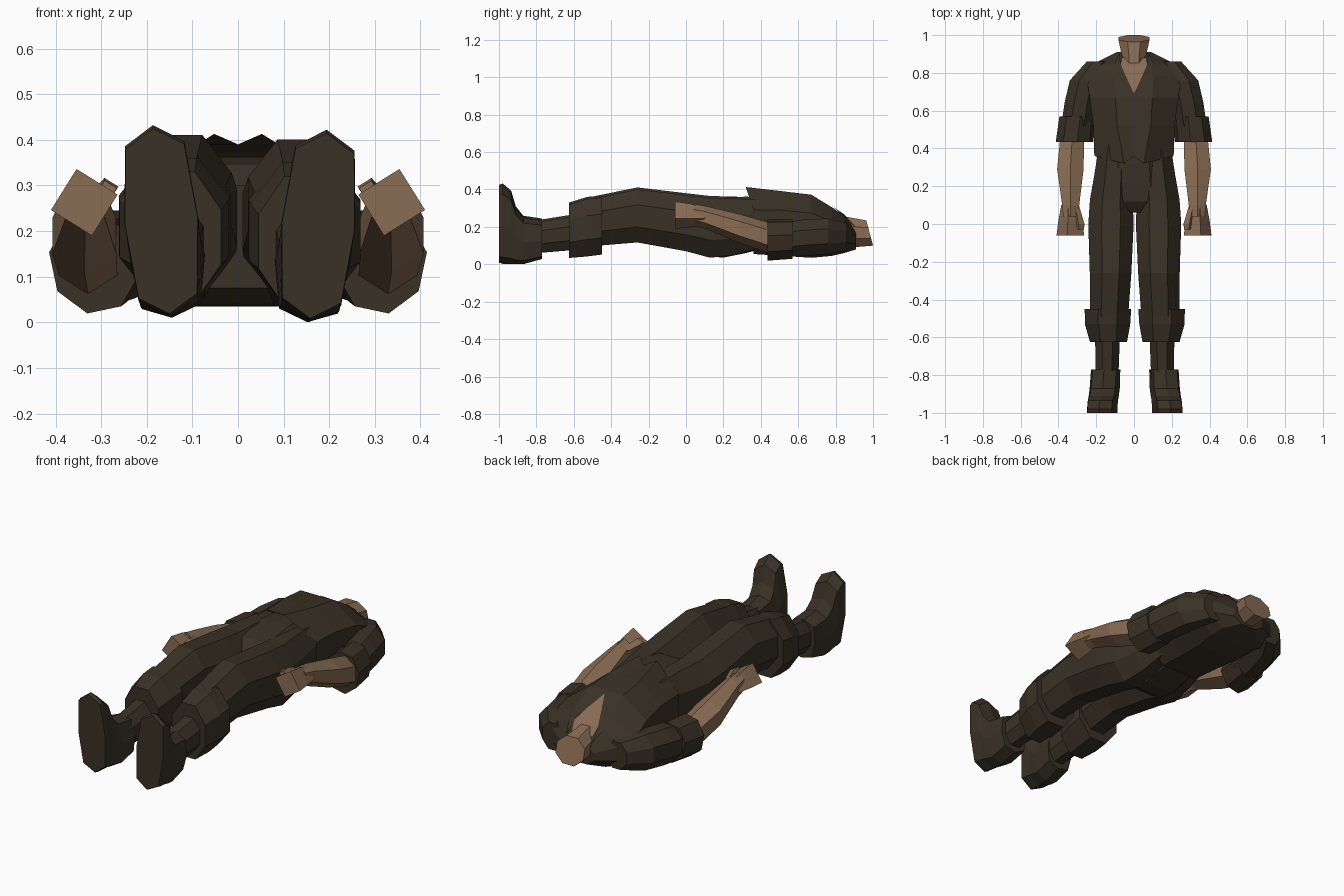
import bpy, bmesh, math

cube = bpy.data.objects.get("Cube")
if cube:
    bpy.data.objects.remove(cube)


def make_material(name, colour):
    mat = bpy.data.materials.new(name)
    mat.use_nodes = True
    mat.diffuse_color = (*colour, 1)
    mat.node_tree.nodes["Principled BSDF"].inputs["Base Color"].default_value = (*colour, 1)
    return mat


CLOTH = make_material("dark brown cloth", (0.042, 0.031, 0.019))
SKIN = make_material("tan skin", (0.25, 0.15, 0.087))


def finish(name, bm, mat, mirrored):
    mesh = bpy.data.meshes.new(name)
    bm.to_mesh(mesh)
    bm.free()
    mesh.materials.append(mat)
    obj = bpy.data.objects.new(name, mesh)
    bpy.context.collection.objects.link(obj)
    if mirrored:
        mod = obj.modifiers.new("mirror", "MIRROR")
        mod.use_mirror_merge = False
    return obj


def loft(name, sections, mat, sides=8, tilt=0, mirrored=True, shear=0,
         seam=False, open_start=False, pointed=False):
    """Flat-sided tube along y; a section is (y, centre x, half width, low z, high z)."""
    bm = bmesh.new()
    rings = []
    for index, (y, cx, half, low, high) in enumerate(sections):
        cz, tall = (low + high) / 2, (high - low) / 2
        points = []
        for i in range(sides):
            if pointed:
                angle, reach = math.tau * i / sides, 1.14 if i % 2 else 1
            else:
                angle, reach = math.tau * (i + 0.5) / sides, 1 / math.cos(math.pi / sides)
            points.append((half * reach * math.cos(angle), tall * reach * math.sin(angle)))
        if seam:
            points.insert(sides // 4, (0, tall))
        lean = shear if index == len(sections) - 1 else 0
        ring = []
        for u, v in points:
            x = u * math.cos(tilt) - v * math.sin(tilt)
            z = u * math.sin(tilt) + v * math.cos(tilt)
            ring.append(bm.verts.new((cx + x, y - lean * z / tall, cz + z)))
        rings.append(ring)
    for a, b in zip(rings, rings[1:]):
        for i in range(len(a)):
            j = (i + 1) % len(a)
            bm.faces.new((a[i], a[j], b[j], b[i]))
    bm.faces.new(rings[-1])
    cap = bm.faces.new(rings[0])
    bmesh.ops.recalc_face_normals(bm, faces=bm.faces)
    if open_start:
        bmesh.ops.delete(bm, geom=[cap], context="FACES_ONLY")
    return finish(name, bm, mat, mirrored)


# Shirt with a broad back and an open hem, pointed at the front and notched at the seam
shirt = loft("shirt", [
    (0.36, 0, 0.21, 0.055, 0.39), (0.52, 0, 0.215, 0.045, 0.39),
    (0.67, 0, 0.235, 0.035, 0.372), (0.78, 0, 0.25, 0.045, 0.305),
    (0.845, 0, 0.22, 0.06, 0.258), (0.91, 0, 0.09, 0.08, 0.18),
], CLOTH, mirrored=False, seam=True, open_start=True)
for vert in shirt.data.vertices:
    if vert.co.z < 0.09:
        vert.co.x *= 1.25
    if vert.co.y < 0.4 and vert.co.z > 0.35 and abs(vert.co.x) > 0.01:
        vert.co.x *= 0.6
        vert.co.y -= 0.04
        vert.co.z += 0.023

# Neck and the bare triangle of chest below it
loft("neck", [(0.8, 0, 0.06, 0.09, 0.265), (0.88, 0, 0.062, 0.09, 0.25),
              (0.982, 0, 0.082, 0.1, 0.235)], SKIN, mirrored=False, shear=0.018)
bm = bmesh.new()
tip = bm.verts.new((0, 0.69, 0.364))
pairs = [[bm.verts.new((side * half, y, z)) for side in (-1, 1)]
         for half, y, z in ((0.042, 0.78, 0.309), (0.07, 0.845, 0.263), (0.06, 0.88, 0.222))]
bm.faces.new((tip, pairs[0][1], pairs[0][0]))
for a, b in zip(pairs, pairs[1:]):
    bm.faces.new((a[0], a[1], b[1], b[0]))
finish("chest_opening", bm, SKIN, False)

# Collar flaps either side of the chest opening
bm = bmesh.new()
flap = [(0.042, 0.78, 0.311), (0.085, 0.8, 0.295), (0.1, 0.855, 0.25),
        (0.078, 0.905, 0.2), (0.07, 0.845, 0.268)]
bm.faces.new([bm.verts.new(p) for p in flap])
finish("collar_flaps", bm, CLOTH, True)

# Trouser seat
loft("trouser_seat", [
    (0.42, 0, 0.185, 0.085, 0.355), (0.32, 0, 0.195, 0.06, 0.362),
    (0.2, 0, 0.21, 0.036, 0.355), (0.12, 0, 0.2, 0.042, 0.345), (0.06, 0, 0.16, 0.075, 0.3),
], CLOTH, mirrored=False)

# Leg parts; the left leg lies slightly lower and further out than the right
LEG = [
    (0.42, 0.1, 0.085, 0.105, 0.352), (0.26, 0.11, 0.1, 0.06, 0.362),
    (0.13, 0.12, 0.113, 0.045, 0.365), (0, 0.122, 0.12, 0.08, 0.38),
    (-0.26, 0.124, 0.11, 0.127, 0.411), (-0.5, 0.132, 0.1, 0.107, 0.362),
]
CUFF = [(-0.45, 0.138, 0.123, 0.062, 0.368), (-0.53, 0.14, 0.12, 0.052, 0.36),
        (-0.625, 0.135, 0.098, 0.044, 0.33)]
SHIN = [(-0.58, 0.14, 0.066, 0.088, 0.27), (-0.82, 0.143, 0.06, 0.068, 0.232)]
SHOE = [
    (-0.77, 0.15, 0.078, 0.038, 0.245), (-0.87, 0.155, 0.08, 0.01, 0.26),
    (-0.91, 0.16, 0.08, 0.01, 0.31), (-0.935, 0.165, 0.08, 0.01, 0.395),
    (-0.98, 0.168, 0.081, 0.012, 0.433), (-1, 0.168, 0.08, 0.018, 0.425),
]
for label, side, out, drop in (("left", 1, 0.008, 0.01), ("right", -1, 0, 0)):
    for part, sections in (("trouser_leg", LEG), ("trouser_cuff", CUFF),
                           ("lower_leg", SHIN), ("shoe", SHOE)):
        placed = [(y, side * (cx + out), half, low - drop, high - drop)
                  for y, cx, half, low, high in sections]
        is_shoe = part == "shoe"
        loft(f"{label}_{part}", placed, CLOTH, mirrored=False, pointed=is_shoe,
             tilt=math.radians(-5 * side) if is_shoe else 0)

# Sleeves with rolled cuffs
loft("sleeves", [
    (0.86, 0.19, 0.06, 0.075, 0.22), (0.76, 0.255, 0.085, 0.055, 0.245),
    (0.64, 0.283, 0.085, 0.045, 0.24), (0.52, 0.3, 0.085, 0.04, 0.225),
], CLOTH)
loft("sleeve_cuffs", [(0.57, 0.3, 0.088, 0.035, 0.235), (0.435, 0.315, 0.092, 0.025, 0.235)],
     CLOTH, tilt=math.radians(-12))

# Forearms, fists and thumbs
loft("forearms", [
    (0.46, 0.327, 0.063, 0.065, 0.207), (0.29, 0.337, 0.07, 0.122, 0.257),
    (0.1, 0.335, 0.045, 0.2, 0.305), (0.04, 0.335, 0.04, 0.215, 0.315),
], SKIN, sides=6)
loft("fists", [
    (0.1, 0.338, 0.034, 0.222, 0.29), (0.02, 0.337, 0.045, 0.214, 0.308),
    (-0.06, 0.337, 0.053, 0.21, 0.316),
], SKIN, sides=4, tilt=math.radians(32))
loft("thumbs", [
    (0.08, 0.305, 0.014, 0.265, 0.293), (0, 0.288, 0.018, 0.27, 0.31),
    (-0.03, 0.288, 0.016, 0.27, 0.305),
], SKIN, sides=4, tilt=math.radians(32))
